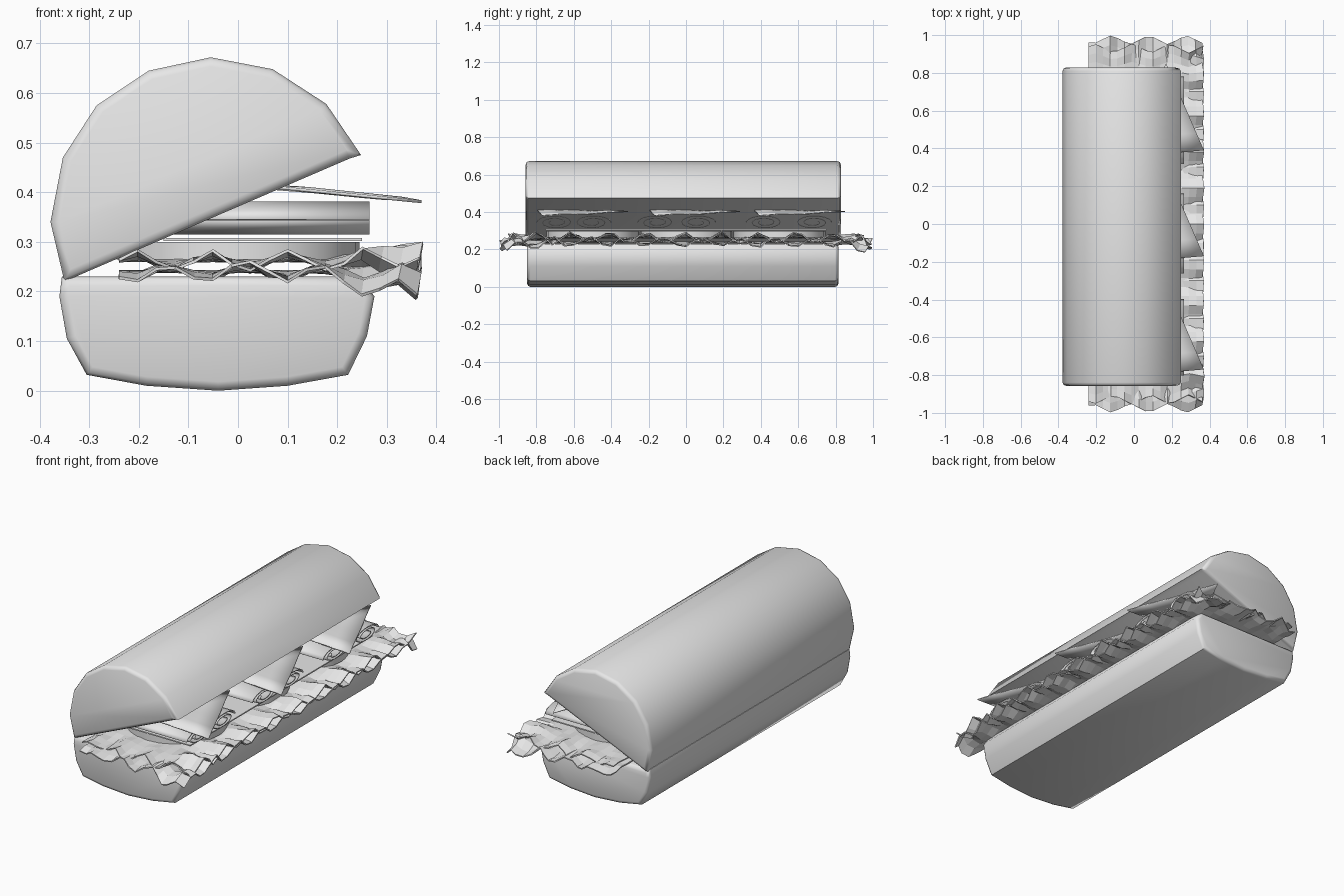
import bpy, bmesh, math, random
from mathutils import Vector

random.seed(4)
cube = bpy.data.objects.get("Cube")
if cube:
    bpy.data.objects.remove(cube, do_unlink=True)

# One plain grey for the whole sandwich
grey = bpy.data.materials.new("light_grey")
grey.use_nodes = True
grey.diffuse_color = (0.8, 0.8, 0.8, 1)
grey.node_tree.nodes["Principled BSDF"].inputs["Base Color"].default_value = (0.8, 0.8, 0.8, 1)


def finish(name, bm, smooth=None, thickness=0):
    bmesh.ops.recalc_face_normals(bm, faces=bm.faces)
    mesh = bpy.data.meshes.new(name)
    bm.to_mesh(mesh)
    bm.free()
    mesh.materials.append(grey)
    obj = bpy.data.objects.new(name, mesh)
    bpy.context.collection.objects.link(obj)
    if thickness:
        mod = obj.modifiers.new("thickness", "SOLIDIFY")
        mod.thickness = thickness
        mod.offset = 0
    if smooth:
        bpy.ops.object.select_all(action="DESELECT")
        obj.select_set(True)
        bpy.context.view_layer.objects.active = obj
        bpy.ops.object.shade_smooth_by_angle(angle=math.radians(smooth))
    return obj


def loaf(name, profile, y0, y1):
    """Sweep an xz profile along y and soften the two end rims."""
    bm = bmesh.new()
    face = bm.faces.new([bm.verts.new((x, y0, z)) for x, z in profile])
    ext = bmesh.ops.extrude_face_region(bm, geom=[face])
    moved = [v for v in ext["geom"] if isinstance(v, bmesh.types.BMVert)]
    bmesh.ops.translate(bm, verts=moved, vec=(0, y1 - y0, 0))
    if face.is_valid and len(bm.faces) < len(profile) + 2:
        bm.faces.new([v for v in face.verts])
    rims = [e for e in bm.edges if abs(e.verts[0].co.y - e.verts[1].co.y) < 1e-5]
    bmesh.ops.bevel(bm, geom=rims, offset=0.018, segments=2, profile=0.5, affect="EDGES")
    return finish(name, bm, 48)


# Buns
loaf("bottom_bun", [(-.355, .23), (-.36, .19), (-.345, .105), (-.305, .032), (-.185, .01),
                    (-.04, 0), (.1, .01), (.222, .032), (.26, .11), (.275, .19), (.245, .23)],
     -.85, .815)
loaf("top_bun", [(-.35, .22), (-.378, .34), (-.353, .47), (-.285, .575), (-.18, .645),
                 (-.055, .672), (.07, .648), (.178, .578), (.248, .475), (.225, .468)],
     -.857, .828)


def zigzag(t):
    return 4 * abs(t - math.floor(t + 0.5)) - 1


def ramp(value, start, end):
    return max(0, min(1, (value - start) / (end - start)))


def lettuce(name, z, half, phase, droop):
    """Leaf lying flat in the middle with a crinkled rim on the long side and both ends."""
    bm = bmesh.new()
    nx, ny = 16, 40
    grid = []
    for j in range(ny + 1):
        row = []
        for i in range(nx + 1):
            x = -.24 + .605 * i / nx
            y = half * (2 * j / ny - 1)
            side = ramp(x, .16, .365)
            end = ramp(abs(y), .72, half)
            wave_y = zigzag(y / .2 + phase)
            wave_x = zigzag(x / .155 + phase + .3)
            h = z + .036 * side * wave_y + .02 * end * wave_x - droop * end * side
            h += random.uniform(-.008, .008) * max(side, end)
            yy = y + end * math.copysign(.025, y) * (zigzag(x / .2 + phase) - 1)
            row.append(bm.verts.new((x + .008 * side * wave_y, yy, h)))
        grid.append(row)
    for a, b in zip(grid, grid[1:]):
        for i in range(nx):
            bm.faces.new((a[i], a[i + 1], b[i + 1], b[i]))
    return finish(name, bm, thickness=.006)


lettuce("lower_lettuce", .24, 1.0, .1, .03)
lettuce("upper_lettuce", .262, .955, .55, -.005)

# Tomato slices
for n, y in enumerate((-.5, 0, .5)):
    bm = bmesh.new()
    bmesh.ops.create_cone(bm, cap_ends=True, segments=24, radius1=.245, radius2=.245, depth=.035)
    bmesh.ops.translate(bm, verts=bm.verts, vec=(0, y, .282))
    finish(f"tomato_slice_{n + 1}", bm, 40)


# Rolled ham: flattened spirals running across the sandwich
def ham_roll(name, y, width, flip):
    bm = bmesh.new()
    steps = 30
    ends = []
    for x in (-.15, .265):
        ring = []
        for k in range(steps + 1):
            a = 4.2 * math.pi * k / steps
            r = 1 - .7 * k / steps
            ring.append(bm.verts.new((x, y + flip * width / 2 * r * math.cos(a),
                                      .345 + .038 * r * math.sin(a))))
        ends.append(ring)
    for k in range(steps):
        bm.faces.new((ends[0][k], ends[0][k + 1], ends[1][k + 1], ends[1][k]))
    finish(name, bm, 50, thickness=.005)


for n, y in enumerate((-.7, -.5, -.16, .06, .42, .68)):
    ham_roll(f"ham_roll_{n + 1}", y, .2, 1 if n % 2 else -1)

# Flat ham sheet beneath the rolls
bm = bmesh.new()
bmesh.ops.create_cube(bm, size=1)
for v in bm.verts:
    v.co = Vector((v.co.x * .4 + .05, v.co.y * 1.5, v.co.z * .006 + .305))
finish("ham_sheet", bm)


# Cheese triangles, bending down towards the open side
def cheese(name, y):
    bm = bmesh.new()
    corners = [Vector((.37, 0, 0)), Vector((.17, .46, 0)), Vector((-.1, -.04, 0))]
    bm.faces.new([bm.verts.new(c) for c in corners])
    bmesh.ops.subdivide_edges(bm, edges=bm.edges[:], cuts=4, use_grid_fill=True)
    for v in bm.verts:
        drop = .03 * ramp(v.co.x, .08, .37)
        v.co = Vector((v.co.x, v.co.y + y, .411 - drop + .003 * math.sin(v.co.y * 20)))
    finish(name, bm, 40, thickness=.006)


for n, y in enumerate((-.77, -.17, .39)):
    cheese(f"cheese_slice_{n + 1}", y)
